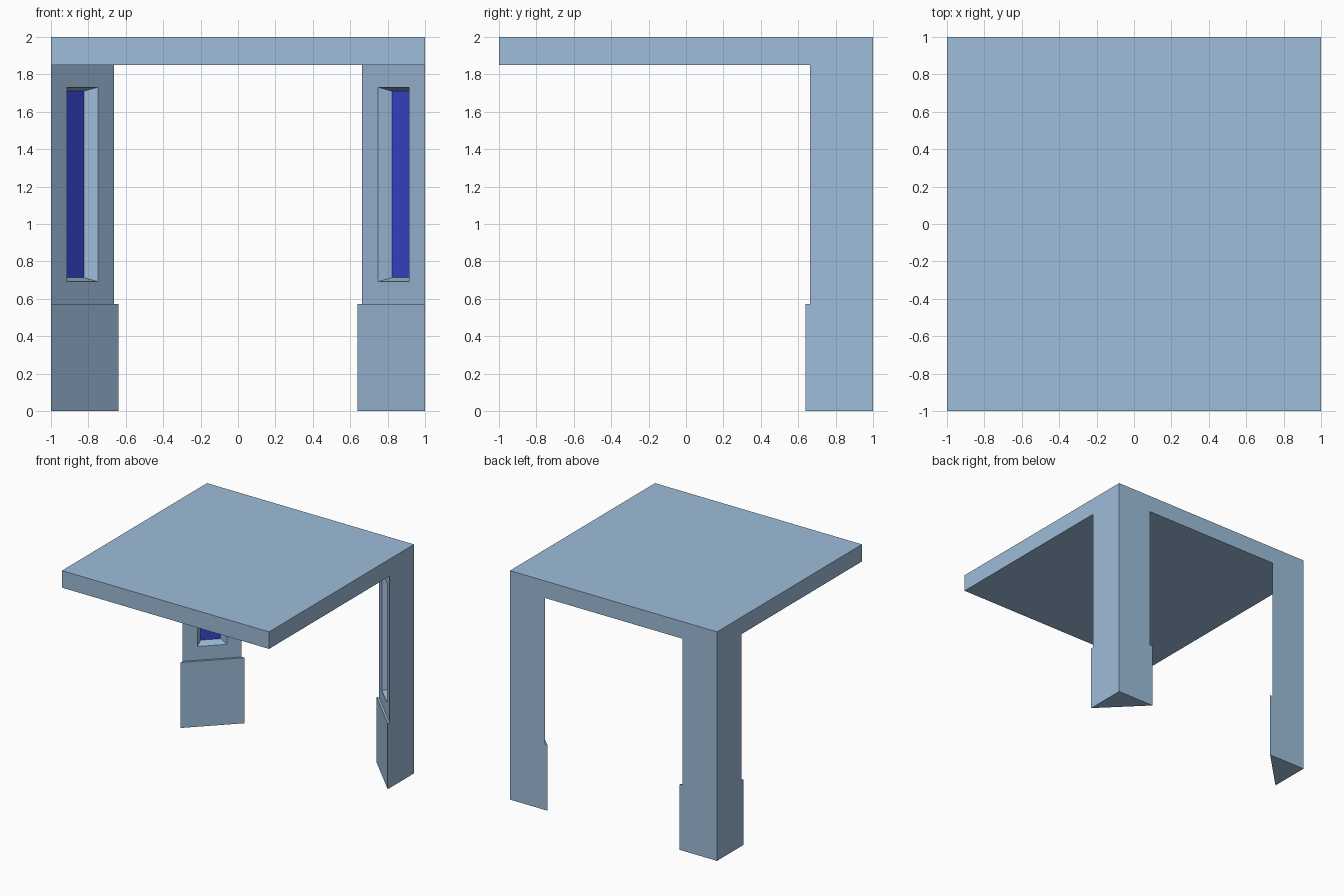
import bpy, bmesh

if "Cube" in bpy.data.objects:
    bpy.data.objects.remove(bpy.data.objects["Cube"])


def material(name, rgb):
    m = bpy.data.materials.new(name)
    m.diffuse_color = (*rgb, 1.0)
    m.use_nodes = True
    m.node_tree.nodes["Principled BSDF"].inputs["Base Color"].default_value = m.diffuse_color
    return m


steel = material("steel_blue", (0.342, 0.510, 0.700))
indigo = material("indigo_panel", (0.042, 0.060, 0.620))


def prism(name, profile, z0, z1, recess=False, mirror=False):
    """Upright prism; face 0 lies between the first two profile points."""
    bm = bmesh.new()
    low = [bm.verts.new((x, y, z0)) for x, y in profile]
    high = [bm.verts.new((x, y, z1)) for x, y in profile]
    n = len(profile)
    sides = [bm.faces.new((low[i], low[(i + 1) % n], high[(i + 1) % n], high[i]))
             for i in range(n)]
    bm.faces.new(low[::-1])
    bm.faces.new(high)
    bmesh.ops.recalc_face_normals(bm, faces=bm.faces[:])
    if recess:
        # flat frame, then a tapered pocket with a coloured floor
        face = sides[0]
        bmesh.ops.inset_individual(bm, faces=[face], thickness=0.12,
                                   use_even_offset=True)
        bmesh.ops.inset_individual(bm, faces=[face], thickness=0.037, depth=-0.068,
                                   use_even_offset=True)
        # the taper is gentler at the top and bottom
        middle = (z0 + z1) / 2
        for v in face.verts:
            v.co.z += 0.016 if v.co.z > middle else -0.016
        face.material_index = 1
    mesh = bpy.data.meshes.new(name)
    mesh.materials.append(steel)
    if recess:
        mesh.materials.append(indigo)
    bm.to_mesh(mesh)
    bm.free()
    obj = bpy.data.objects.new(name, mesh)
    bpy.context.collection.objects.link(obj)
    if mirror:
        obj.modifiers.new("mirror", 'MIRROR').use_mirror_merge = False
    return obj


def corner(size):
    """Right triangle in the back right corner, diagonal side first."""
    return [(1 - size, 1), (1, 1 - size), (1, 1)]


# Roof slab
prism("roof_slab", [(-1, -1), (1, -1), (1, 1), (-1, 1)], 1.851, 2.0)
# Wider feet and recessed posts at both back corners
prism("corner_feet", corner(0.362), 0.0, 0.572, mirror=True)
prism("corner_posts", corner(0.336), 0.572, 1.851, recess=True, mirror=True)
